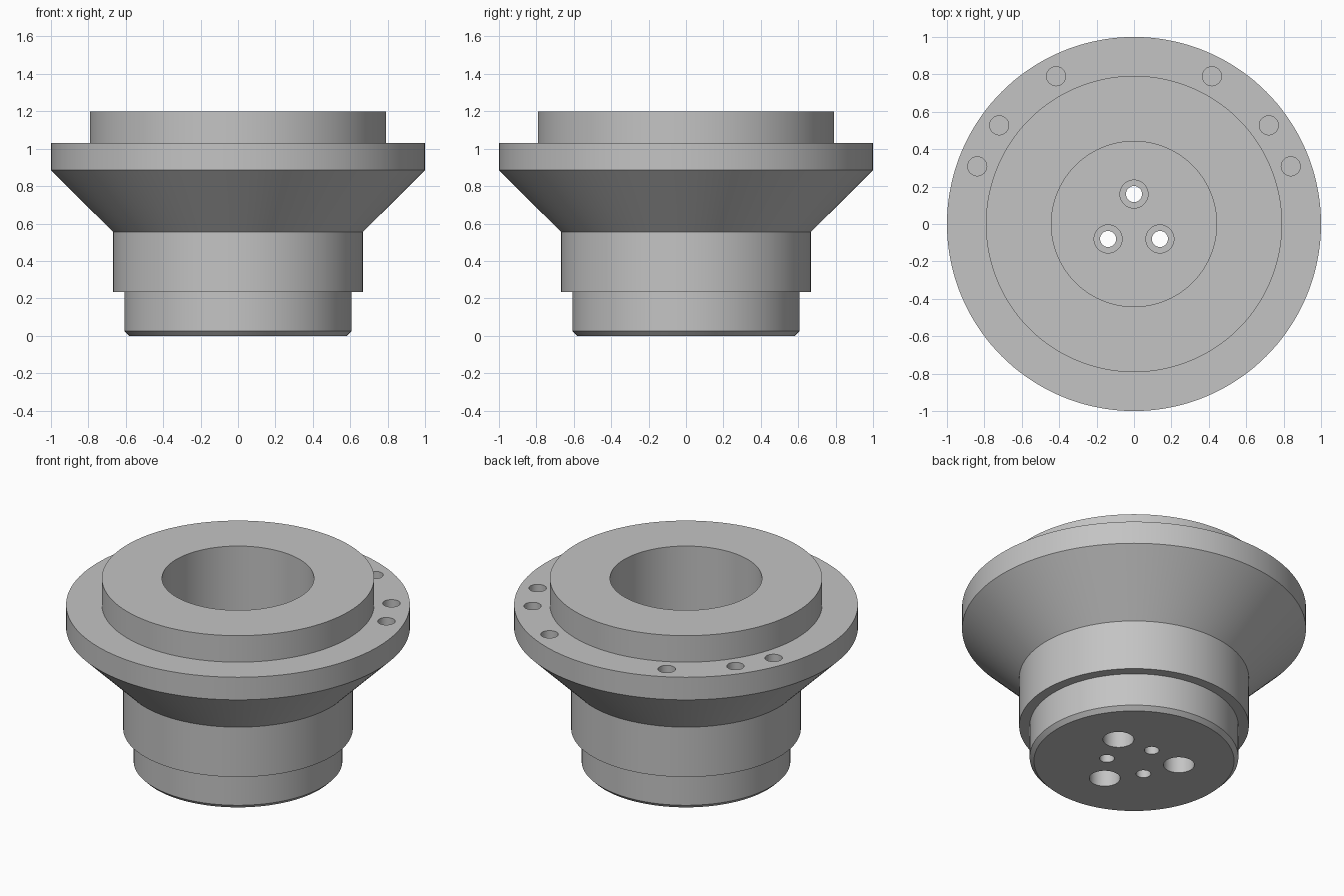
import bpy, bmesh
from math import cos, sin, radians, tau

if "Cube" in bpy.data.objects:
    bpy.data.objects.remove(bpy.data.objects["Cube"], do_unlink=True)

metal = bpy.data.materials.new("machined_grey")
metal.use_nodes = True
GREY = (0.55, 0.55, 0.55, 1)
metal.diffuse_color = GREY
metal.node_tree.nodes["Principled BSDF"].inputs["Base Color"].default_value = GREY


def lathe(name, profile, segments, centre=(0, 0)):
    """Closed solid of revolution from (radius, z) pairs, bottom to top."""
    bm = bmesh.new()
    rings = []
    for r, z in profile:
        rings.append([bm.verts.new((centre[0] + r * cos(tau * i / segments),
                                    centre[1] + r * sin(tau * i / segments), z))
                      for i in range(segments)])
    for low, high in zip(rings, rings[1:]):
        for i in range(segments):
            j = (i + 1) % segments
            bm.faces.new((low[i], low[j], high[j], high[i]))
    bm.faces.new(rings[0][::-1])
    bm.faces.new(rings[-1])
    mesh = bpy.data.meshes.new(name)
    bm.to_mesh(mesh)
    bm.free()
    mesh.materials.append(metal)
    obj = bpy.data.objects.new(name, mesh)
    bpy.context.collection.objects.link(obj)
    return obj


def polar(radius, degrees):
    a = radians(degrees)
    return radius * cos(a), radius * sin(a)


# Turned body: chamfered spigot, barrel, cone, flange and raised collar
body = lathe("flanged_hub", [(0.582, 0), (0.607, 0.025), (0.607, 0.235),
                             (0.668, 0.235), (0.668, 0.555), (1, 0.885),
                             (1, 1.03), (0.792, 1.03), (0.792, 1.2)], 144)

FLOOR = 0.3
cutters = [lathe("bore_cutter", [(0.442, FLOOR), (0.442, 1.4)], 96)]

# Three counterbored through holes in the floor
for angle in (90, 210, 330):
    cutters.append(lathe("screw_hole_cutter",
                         [(0.043, -0.1), (0.043, 0.17), (0.075, 0.17), (0.075, FLOOR + 0.1)],
                         32, polar(0.16, angle)))

# Three larger blind holes in the underside
for angle in (30, 150, 270):
    cutters.append(lathe("dowel_hole_cutter", [(0.09, -0.1), (0.09, 0.17)],
                         40, polar(0.265, angle)))

# Blind holes along the back of the flange, mirrored left and right
for angle in (20.2, 36.2, 62.2):
    for a in (angle, 180 - angle):
        cutters.append(lathe("flange_hole_cutter", [(0.051, 0.9), (0.051, 1.1)],
                             32, polar(0.893, a)))

# Cut every hole, bake the result and drop the helpers
bpy.ops.object.select_all(action="DESELECT")
body.select_set(True)
bpy.context.view_layer.objects.active = body
for cutter in cutters:
    cutter.hide_render = True
    mod = body.modifiers.new("hole", "BOOLEAN")
    mod.operation = "DIFFERENCE"
    mod.solver = "EXACT"
    mod.object = cutter
    bpy.ops.object.modifier_apply(modifier=mod.name)
for cutter in cutters:
    bpy.data.objects.remove(cutter, do_unlink=True)

bpy.ops.object.shade_smooth_by_angle(angle=radians(30))
